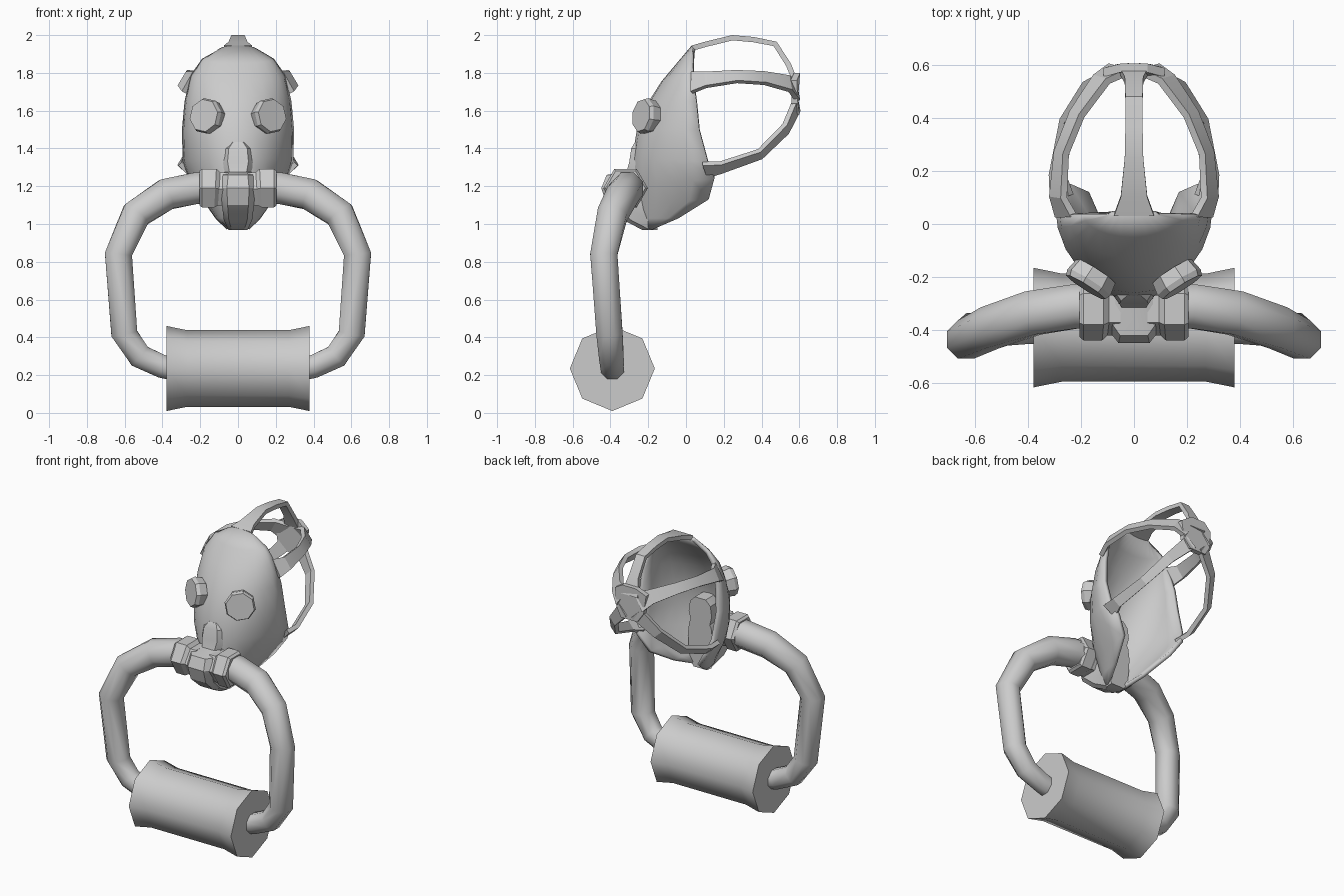
import bpy, bmesh, math
from mathutils import Vector

cube = bpy.data.objects.get("Cube")
if cube:
    bpy.data.objects.remove(cube, do_unlink=True)

grey = bpy.data.materials.new("light grey")
grey.use_nodes = True
COLOUR = (0.6, 0.6, 0.6, 1)
grey.diffuse_color = COLOUR
grey.node_tree.nodes["Principled BSDF"].inputs["Base Color"].default_value = COLOUR


def loft(name, rings, closed=True, mirror=False, smooth=30):
    """Skin a list of equal point rings; closed rings also get end caps."""
    bm = bmesh.new()
    rows = [[bm.verts.new(p) for p in ring] for ring in rings]
    n = len(rows[0])
    for a, b in zip(rows, rows[1:]):
        for i in range(n if closed else n - 1):
            j = (i + 1) % n
            bm.faces.new((a[i], b[i], b[j], a[j]))
    if closed:
        bm.faces.new(rows[0])
        bm.faces.new(rows[-1][::-1])
        bmesh.ops.recalc_face_normals(bm, faces=bm.faces)
    mesh = bpy.data.meshes.new(name)
    bm.to_mesh(mesh)
    bm.free()
    mesh.materials.append(grey)
    obj = bpy.data.objects.new(name, mesh)
    bpy.context.collection.objects.link(obj)
    bpy.ops.object.select_all(action='DESELECT')
    obj.select_set(True)
    bpy.context.view_layer.objects.active = obj
    if smooth:
        bpy.ops.object.shade_smooth_by_angle(angle=math.radians(smooth))
    if mirror:
        obj.modifiers.new("mirror", 'MIRROR')
    return obj


def tangents(pts):
    last = len(pts) - 1
    return [(pts[min(i + 1, last)] - pts[max(i - 1, 0)]).normalized()
            for i in range(last + 1)]


def tube(name, path, sides, turn=0.0, **kw):
    """Sweep a polygon along (x, y, z, radius) points."""
    pts = [Vector(p[:3]) for p in path]
    rings = []
    for p, t, row in zip(pts, tangents(pts), path):
        u = t.cross(Vector((0, 1, 0))).normalized()
        v = t.cross(u)
        angles = [turn + math.tau * k / sides for k in range(sides)]
        rings.append([p + row[3] * (u * math.cos(a) + v * math.sin(a)) for a in angles])
    return loft(name, rings, **kw)


def strap(name, path, thick=0.028, **kw):
    """Sweep a flat band along (x, y, z, width) points, lying on the head."""
    centre = Vector((0, 0.2, 1.6))
    pts = [Vector(p[:3]) for p in path]
    rings = []
    for p, t, row in zip(pts, tangents(pts), path):
        out = p - centre
        out = (out - t * out.dot(t)).normalized()
        side = t.cross(out) * row[3] / 2
        rings.append([p + side, p - side, p - side - out * thick, p + side - out * thick])
    return loft(name, rings, **kw)


# Face shell: rows of (front y, front z, half width, edge y, edge z)
face_rows = [
    (0.03, 1.945, 0.10, 0.035, 1.925),
    (-0.05, 1.85, 0.19, 0.035, 1.875),
    (-0.13, 1.755, 0.25, 0.035, 1.79),
    (-0.20, 1.645, 0.283, 0.055, 1.65),
    (-0.26, 1.50, 0.297, 0.07, 1.50),
    (-0.285, 1.35, 0.293, 0.115, 1.33),
    (-0.285, 1.20, 0.262, 0.15, 1.24),
    (-0.275, 1.10, 0.19, 0.12, 1.13),
    (-0.26, 1.03, 0.12, -0.04, 1.03),
    (-0.23, 0.985, 0.06, -0.18, 0.97),
]
rings = []
for yf, zf, w, yb, zb in face_rows:
    ring = []
    for k in range(-6, 7):
        a = math.radians(15 * k)
        s = 1 - math.cos(a)
        ring.append((w * math.sin(a), yf + (yb - yf) * s, zf + (zb - zf) * s))
    rings.append(ring)
face = loft("face_shell", rings, closed=False, smooth=35)
shell = face.modifiers.new("thickness", 'SOLIDIFY')
shell.thickness = 0.025
shell.offset = -1

# Eye lenses: octagonal discs through the shell
eye = Vector((0.17, -0.22, 1.572))
look = Vector((0.53, -0.84, 0.12)).normalized()
tube("eye_lens", [(*(eye + look * d), r) for d, r in
                  ((-0.05, 0.088), (0.0, 0.097), (0.022, 0.088))],
     8, math.pi / 8, mirror=True, smooth=20)

# Snout: chamfered block, rows of (front y, z, half width)
snout_rows = [
    (-0.27, 1.435, 0.04), (-0.29, 1.40, 0.075), (-0.30, 1.33, 0.085),
    (-0.315, 1.275, 0.07), (-0.42, 1.26, 0.08), (-0.448, 1.19, 0.09),
    (-0.42, 1.10, 0.085), (-0.33, 1.02, 0.075), (-0.23, 0.968, 0.05),
]
loft("snout", [[(-w, -0.15, z), (-w, y + 0.04, z), (-0.65 * w, y, z),
                (0.65 * w, y, z), (w, y + 0.04, z), (w, -0.15, z)]
               for y, z, w in snout_rows], smooth=30)

# Hexagonal hose collars
tube("hose_collar", [(0.05, -0.32, 1.185, 0.10), (0.10, -0.32, 1.185, 0.10),
                     (0.12, -0.32, 1.19, 0.118), (0.19, -0.32, 1.19, 0.118),
                     (0.205, -0.32, 1.19, 0.105)],
     6, math.pi / 6, mirror=True, smooth=20)

# Hoses from the snout down to the canister
tube("hose", [(0.12, -0.31, 1.19, 0.09), (0.22, -0.31, 1.19, 0.09),
              (0.38, -0.335, 1.157, 0.09), (0.54, -0.39, 1.05, 0.085),
              (0.633, -0.435, 0.84, 0.078), (0.602, -0.405, 0.42, 0.075),
              (0.52, -0.395, 0.30, 0.07), (0.40, -0.39, 0.245, 0.066),
              (0.33, -0.39, 0.23, 0.066)],
     8, math.pi / 8, mirror=True, smooth=50)

# Canister with flared octagonal ends
tube("canister", [(x, -0.39, 0.235, r) for x, r in
                  ((-0.378, 0.225), (-0.27, 0.203), (0.27, 0.203), (0.378, 0.225))],
     8, smooth=50)

# Head straps
strap("crown_strap", [(0, 0.03, 1.945, 0.15), (0, 0.10, 1.965, 0.10),
                      (0, 0.245, 2.0, 0.07), (0, 0.36, 1.99, 0.065),
                      (0, 0.48, 1.965, 0.065), (0, 0.555, 1.85, 0.07),
                      (0, 0.60, 1.74, 0.12)], smooth=20)
strap("upper_strap", [(0.268, 0.025, 1.755, 0.12), (0.298, 0.10, 1.77, 0.085),
                      (0.285, 0.27, 1.788, 0.065), (0.225, 0.42, 1.78, 0.07),
                      (0.13, 0.555, 1.75, 0.09), (0.06, 0.595, 1.71, 0.13)],
      mirror=True, smooth=20)
strap("lower_strap", [(0.282, 0.10, 1.275, 0.10), (0.298, 0.19, 1.29, 0.065),
                      (0.26, 0.40, 1.362, 0.055), (0.17, 0.54, 1.50, 0.065),
                      (0.05, 0.60, 1.63, 0.09)],
      mirror=True, smooth=20)

# Plate where the straps meet at the back
outline = [(0.05, 1.80), (0.115, 1.76), (0.10, 1.64), (0.06, 1.58)]
outline += [(-x, z) for x, z in reversed(outline)]
loft("back_plate", [[(x, y - 1.6 * x * x, z) for x, z in outline]
                    for y in (0.575, 0.608)], smooth=20)
